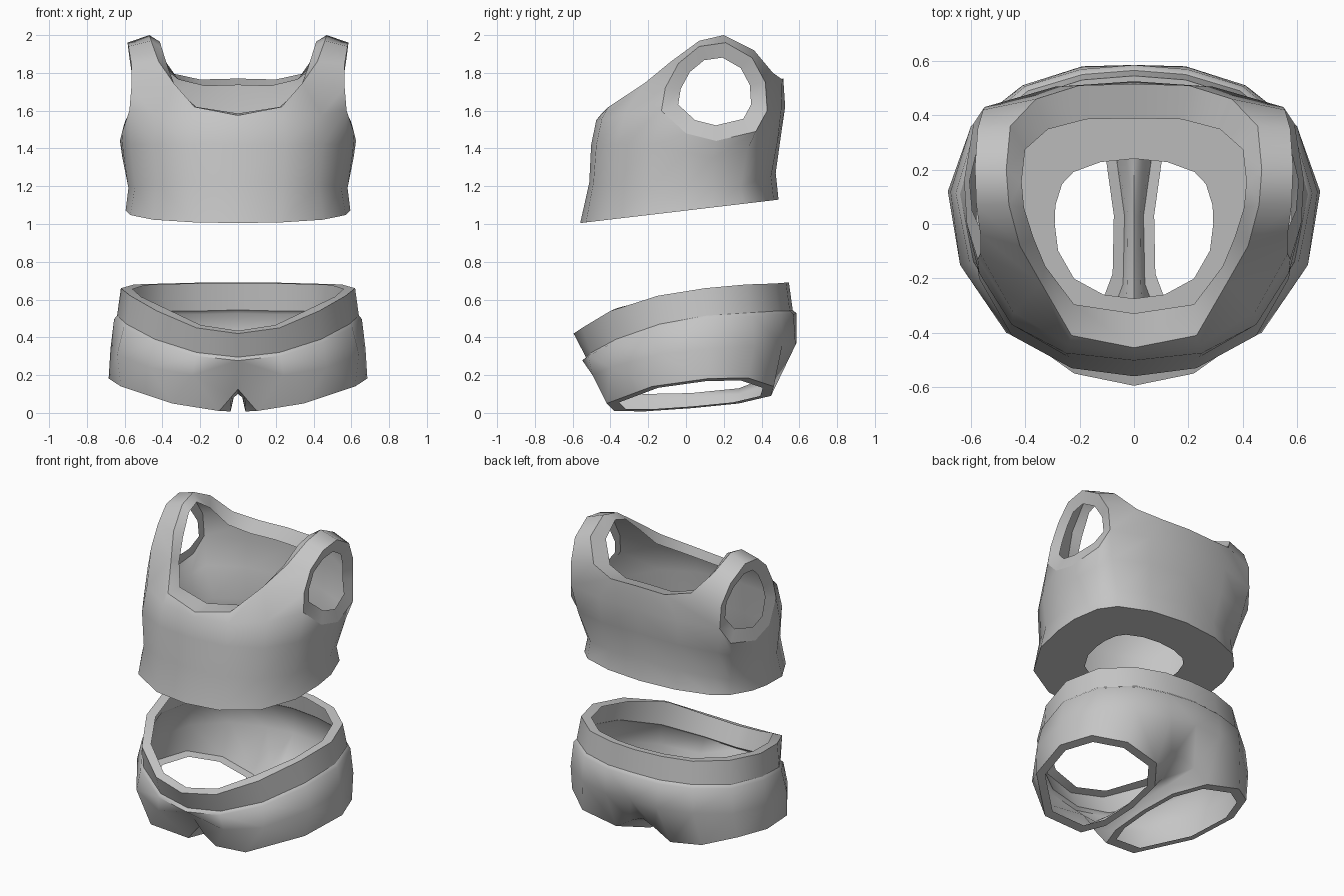
import bpy, bmesh
from mathutils import Vector

if "Cube" in bpy.data.objects:
    bpy.data.objects.remove(bpy.data.objects["Cube"])

grey = bpy.data.materials.new("grey cloth")
grey.diffuse_color = (0.56, 0.56, 0.56, 1)
grey.use_nodes = True
grey.node_tree.nodes["Principled BSDF"].inputs["Base Color"].default_value = grey.diffuse_color


class Half:
    """Right half of a garment, mirrored across x = 0 when finished."""

    def __init__(self):
        self.bm = bmesh.new()

    def row(self, pts):
        return [self.bm.verts.new(p) for p in pts]

    def face(self, *vs):
        self.bm.faces.new(vs)

    def bridge(self, a, b, closed=False):
        n = len(a)
        for i in range(n if closed else n - 1):
            j = (i + 1) % n
            self.face(a[i], a[j], b[j], b[i])

    def sharpen(self, loop, closed=False):
        for a, b in zip(loop, loop[1:] + (loop[:1] if closed else [])):
            self.bm.edges.get((a, b)).smooth = False

    def rim(self, loop, move, closed=False):
        self.bridge(loop, self.row([move(v.co) for v in loop]), closed)
        self.sharpen(loop, closed)

    def finish(self, name):
        bm = self.bm
        geo = bmesh.ops.duplicate(bm, geom=bm.verts[:] + bm.edges[:] + bm.faces[:])["geom"]
        for v in geo:
            if isinstance(v, bmesh.types.BMVert):
                v.co.x = -v.co.x
        bmesh.ops.remove_doubles(bm, verts=bm.verts[:], dist=0.0005)
        bmesh.ops.recalc_face_normals(bm, faces=bm.faces[:])
        # outermost side face must look outwards
        bm.normal_update()
        side = max(bm.faces, key=lambda f: f.calc_center_median().x)
        if side.normal.x < 0:
            bmesh.ops.reverse_faces(bm, faces=bm.faces[:])
        me = bpy.data.meshes.new(name)
        bm.to_mesh(me)
        bm.free()
        me.materials.append(grey)
        ob = bpy.data.objects.new(name, me)
        bpy.context.collection.objects.link(ob)
        bpy.ops.object.select_all(action='DESELECT')
        ob.select_set(True)
        bpy.context.view_layer.objects.active = ob
        bpy.ops.object.shade_smooth_by_angle(angle=1.0, keep_sharp_edges=True)


def hem_z(y):
    return 1.005 + (y + 0.56) * 0.118


def neck_inner(c):
    drop = -.01 if c.y < -.44 else 0 if c.y < -.3 else .035
    return (c.x * (.96 if c.y < -.1 else .88), .03 + (c.y - .03) * .74, c.z - drop)


# ---- cropped top: hem, waist and bust rows run from front centre to back centre
top = Half()
hem_xy = [(0, -.56), (.23, -.53), (.45, -.41), (.57, -.20), (.595, 0),
          (.59, .14), (.54, .30), (.455, .39), (.25, .465), (0, .49)]
hem = top.row([(x, y, hem_z(y)) for x, y in hem_xy])
waist = top.row([(0, -.512, 1.22), (.24, -.49, 1.22), (.43, -.38, 1.21), (.545, -.18, 1.2),
                 (.58, 0, 1.19), (.575, .14, 1.19), (.525, .29, 1.2), (.445, .375, 1.23),
                 (.25, .45, 1.25), (0, .475, 1.27)])
bust = top.row([(0, -.502, 1.42), (.25, -.475, 1.42), (.45, -.37, 1.42), (.57, -.18, 1.42),
                (.608, 0, 1.38), (.612, .14, 1.35), (.57, .32, 1.38), (.515, .405, 1.42),
                (.28, .485, 1.44), (0, .50, 1.45)])
# armhole loop, from its front corner over the shoulder and back underneath
arm = top.row([(.575, -.13, 1.60), (.565, -.11, 1.72), (.565, -.04, 1.85), (.58, .07, 1.94),
               (.585, .21, 1.96), (.575, .35, 1.88), (.555, .42, 1.75), (.55, .43, 1.60),
               (.59, .37, 1.49), (.625, .16, 1.44), (.615, 0, 1.48)])
neck = top.row([(0, -.455, 1.575), (.23, -.41, 1.62), (.34, -.22, 1.745), (.42, -.08, 1.86),
                (.46, .07, 1.97), (.47, .20, 2.0), (.455, .36, 1.92), (.36, .46, 1.80),
                (.20, .51, 1.765), (0, .515, 1.77)])
chest = top.row([(0, -.475, 1.55), (.24, -.445, 1.56), (.445, -.325, 1.58)])
back = top.row([(.29, .505, 1.61), (0, .525, 1.62)])
top.bridge(hem, waist)
top.bridge(waist, bust)
top.bridge(bust, chest + [arm[0], arm[10], arm[9], arm[8], arm[7]] + back)
# front panel, shoulder straps, back panel
top.bridge(chest + [arm[0]], neck[:3] + [arm[1]])
top.bridge(neck[2:8], arm[1:7])
top.face(arm[7], neck[7], arm[6])
top.bridge([arm[7]] + back, neck[7:])
# folded-in rims
top.rim(hem, lambda c: (c.x * .49, c.y * .49, hem_z(c.y * .49)))
top.rim(arm, lambda c: (c.x - .02, .155 + (c.y - .155) * .69, 1.705 + (c.z - 1.705) * .69), True)
top.rim(neck, neck_inner)
top.finish("crop_top")

# ---- shorts: waistband, small step, hips, two leg openings
shorts = Half()
band_top = shorts.row([(0, -.595, .42), (.22, -.55, .45), (.43, -.40, .54), (.57, -.15, .62),
                       (.62, .10, .66), (.55, .32, .68), (.38, .47, .685), (.19, .53, .69),
                       (0, .545, .69)])
band_low = shorts.row([(0, -.53, .295), (.22, -.50, .32), (.44, -.37, .39), (.59, -.14, .47),
                       (.64, .11, .515), (.57, .34, .53), (.39, .49, .54), (.19, .55, .54),
                       (0, .565, .545)])
step = shorts.row([(v.co.x * 1.025, v.co.y * 1.035, v.co.z - .018) for v in band_low])
hip = shorts.row([(0, -.475, .21), (.24, -.495, .2), (.47, -.40, .24), (.64, -.15, .31),
                  (.675, .12, .34), (.60, .36, .35), (.41, .51, .36), (.19, .58, .36),
                  (0, .585, .37)])
leg = shorts.row([(.10, -.38, .01), (.35, -.42, .05), (.62, -.18, .14), (.685, .12, .182),
                  (.61, .33, .185), (.44, .465, .14), (.2, .45, .09), (.07, .28, .05),
                  (.035, .03, .025), (.04, -.22, .008)])
crotch = shorts.row([(0, -.41, .125), (0, -.22, .10), (0, .03, .105), (0, .28, .13),
                     (0, .46, .2)])
groin = shorts.row([(.035, -.41, .085), (.025, -.22, .08), (.022, .03, .085), (.035, .28, .10),
                    (.09, .46, .16)])
shorts.bridge(band_top, band_low)
shorts.bridge(band_low, step)
shorts.bridge(step, hip)
shorts.sharpen(band_low)
shorts.bridge(hip[1:8], leg[:7])
# rounded gap between the legs
shorts.bridge(crotch, groin)
shorts.bridge(groin, [leg[0], leg[9], leg[8], leg[7], leg[6]])
shorts.face(hip[0], hip[1], groin[0], crotch[0])
shorts.face(hip[1], leg[0], groin[0])
shorts.face(hip[8], crotch[4], groin[4], hip[7])
shorts.face(hip[7], groin[4], leg[6])
# folded-in rims
shorts.rim(band_top, lambda c: (c.x * .9, c.y * .91, c.z + (.015 if c.y < -.3 else -.005)))
mid = sum((v.co for v in leg), Vector()) / len(leg)
shorts.rim(leg, lambda c: mid + (c - mid) * .86, True)
shorts.finish("shorts")
